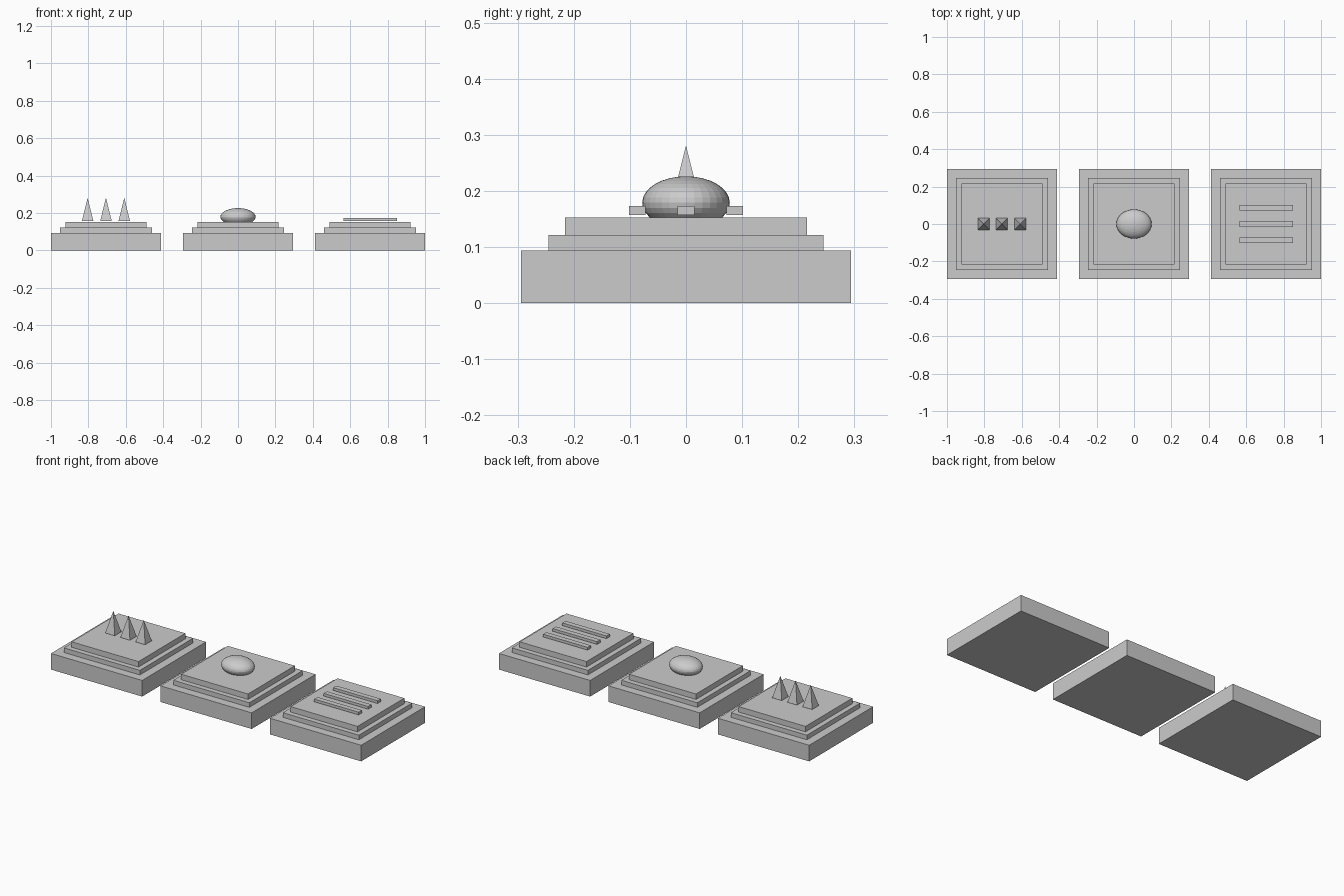
import bpy
import bmesh
from math import radians
from mathutils import Matrix

if "Cube" in bpy.data.objects:
    bpy.data.objects.remove(bpy.data.objects["Cube"], do_unlink=True)

GREY = (0.6, 0.6, 0.6, 1.0)
stone = bpy.data.materials.new("plain grey")
stone.use_nodes = True
stone.diffuse_color = GREY
stone.node_tree.nodes["Principled BSDF"].inputs["Base Color"].default_value = GREY


def finish(name, bm, location):
    mesh = bpy.data.meshes.new(name)
    bm.to_mesh(mesh)
    bm.free()
    mesh.materials.append(stone)
    obj = bpy.data.objects.new(name, mesh)
    obj.location = location
    bpy.context.collection.objects.link(obj)
    return obj


def box(name, x, y, bottom, top, width, depth):
    bm = bmesh.new()
    bmesh.ops.create_cube(bm, size=1, matrix=Matrix.Diagonal((width, depth, top - bottom, 1)))
    return finish(name, bm, (x, y, (bottom + top) / 2))


SPACING = 0.706
REST = 0.157  # height at which the spikes and bars sit
TIERS = (("base", 0.0, 0.094, 0.588),
         ("step", 0.094, 0.121, 0.49),
         ("top_slab", 0.121, 0.153, 0.431))

# Three stepped plinths
for side, x in (("right", -SPACING), ("middle", 0), ("left", SPACING)):
    for part, bottom, top, width in TIERS:
        box(f"{side}_{part}", x, 0, bottom, top, width, width)

# Row of pyramid spikes on the right plinth
SPIKE_HEIGHT = 0.124
for i in (-1, 0, 1):
    bm = bmesh.new()
    bmesh.ops.create_cone(bm, cap_ends=True, segments=4, radius1=0.0435, radius2=0,
                          depth=SPIKE_HEIGHT, matrix=Matrix.Rotation(radians(45), 4, "Z"))
    bmesh.ops.remove_doubles(bm, verts=bm.verts, dist=0.0001)
    finish(f"spike_{i + 2}", bm, (-SPACING + i * 0.098, 0, REST + SPIKE_HEIGHT / 2))

# Flattened pebble sunk slightly into the middle plinth
bm = bmesh.new()
bmesh.ops.create_uvsphere(bm, u_segments=32, v_segments=16, radius=1,
                          matrix=Matrix.Diagonal((0.094, 0.078, 0.047, 1)))
finish("pebble", bm, (0, 0, 0.179))

# Parallel bars on the left plinth
for i in (-1, 0, 1):
    box(f"bar_{i + 2}", SPACING, i * 0.087, REST, 0.173, 0.286, 0.03)
